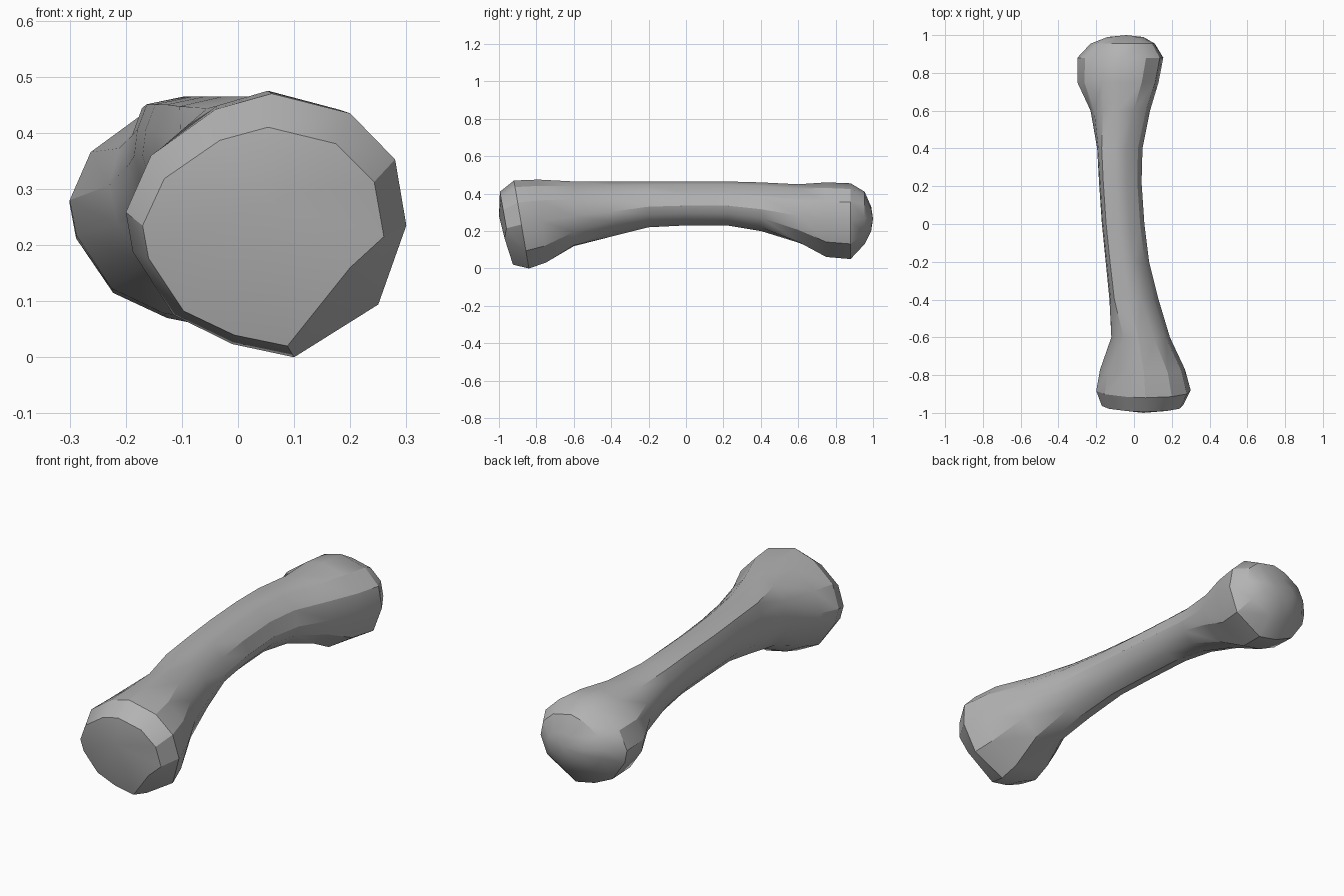
import bpy
import bmesh
import math

cube = bpy.data.objects.get("Cube")
if cube:
    bpy.data.objects.remove(cube, do_unlink=True)

# Cross-section outlines inside a unit box, matched point for point
KNOB_OUTLINE = [(-1, .1), (-.82, .53), (-.36, .88), (.04, 1), (.6, .85), (.92, .5),
                (1, 0), (.8, -.6), (.2, -1), (-.24, -.9), (-.66, -.68), (-.95, -.2)]
SHAFT_OUTLINE = [(-1, .1), (-.95, .5), (-.8, .88), (-.2, 1), (.3, .86), (.8, .45),
                 (1, -.1), (.9, -.45), (.5, -.85), (0, -1), (-.5, -.85), (-.85, -.45)]

# Sections along the bone: y, left x, right x, bottom z, top z, lean of the ring
SECTIONS = [
    (-.96, -.17, .26, .02, .41, .035),
    (-.88, -.2, .3, 0, .47, .04),
    (-.77, -.18, .27, .03, .475, .02),
    (-.6, -.12, .19, .11, .465, 0),
    (-.4, -.13, .13, .17, .465, 0),
    (-.2, -.15, .08, .22, .465, 0),
    (0, -.17, .055, .23, .465, 0),
    (.22, -.185, .04, .23, .465, 0),
    (.4, -.195, .045, .2, .46, 0),
    (.6, -.23, .085, .13, .45, 0),
    (.75, -.3, .13, .06, .46, 0),
    (.88, -.3, .155, .05, .455, 0),
    (.955, -.23, .11, .13, .41, 0),
    (.99, -.14, .05, .2, .33, 0),
]


def smoothstep(low, high, value):
    t = min(max((value - low) / (high - low), 0), 1)
    return t * t * (3 - 2 * t)


def add_ring(bm, y, left, right, bottom, top, lean):
    """One closed ring, boxy along the shaft and rounder at the knobs."""
    knob = smoothstep(.4, .8, abs(y))
    ring = []
    for (ku, kv), (su, sv) in zip(KNOB_OUTLINE, SHAFT_OUTLINE):
        u = su + (ku - su) * knob
        v = sv + (kv - sv) * knob
        x = (left + right) / 2 + u * (right - left) / 2
        z = (bottom + top) / 2 + v * (top - bottom) / 2
        ring.append(bm.verts.new((x, y - lean * v, z)))
    return ring


def close_end(bm, ring, tip):
    """Fan of faces from a ring to the tip of a knob."""
    centre = bm.verts.new(tip)
    for a, b in zip(ring, ring[1:] + ring[:1]):
        bm.faces.new((a, b, centre))


def build_bone():
    bm = bmesh.new()
    rings = [add_ring(bm, *section) for section in SECTIONS]

    # Chipped corner on the front rim
    rings[0][7].co = (.2, -.97, .16)

    # Skin between neighbouring rings
    for near, far in zip(rings, rings[1:]):
        for i in range(len(near)):
            j = (i + 1) % len(near)
            bm.faces.new((near[i], near[j], far[j], far[i]))

    # Nearly flat front end and domed back end
    close_end(bm, rings[0], (.05, -1, .28))
    close_end(bm, rings[-1], (-.04, 1, .265))

    bmesh.ops.recalc_face_normals(bm, faces=bm.faces)
    mesh = bpy.data.meshes.new("bone")
    bm.to_mesh(mesh)
    bm.free()
    bone = bpy.data.objects.new("bone", mesh)
    bpy.context.collection.objects.link(bone)
    return bone


def make_material(name, colour):
    material = bpy.data.materials.new(name)
    material.use_nodes = True
    material.diffuse_color = colour
    material.node_tree.nodes["Principled BSDF"].inputs["Base Color"].default_value = colour
    return material


bone = build_bone()
bone.data.materials.append(make_material("plain grey", (.45, .45, .45, 1)))

# Smooth skin with crisp rims
bpy.ops.object.select_all(action="DESELECT")
bone.select_set(True)
bpy.context.view_layer.objects.active = bone
bpy.ops.object.shade_smooth_by_angle(angle=math.radians(30))
